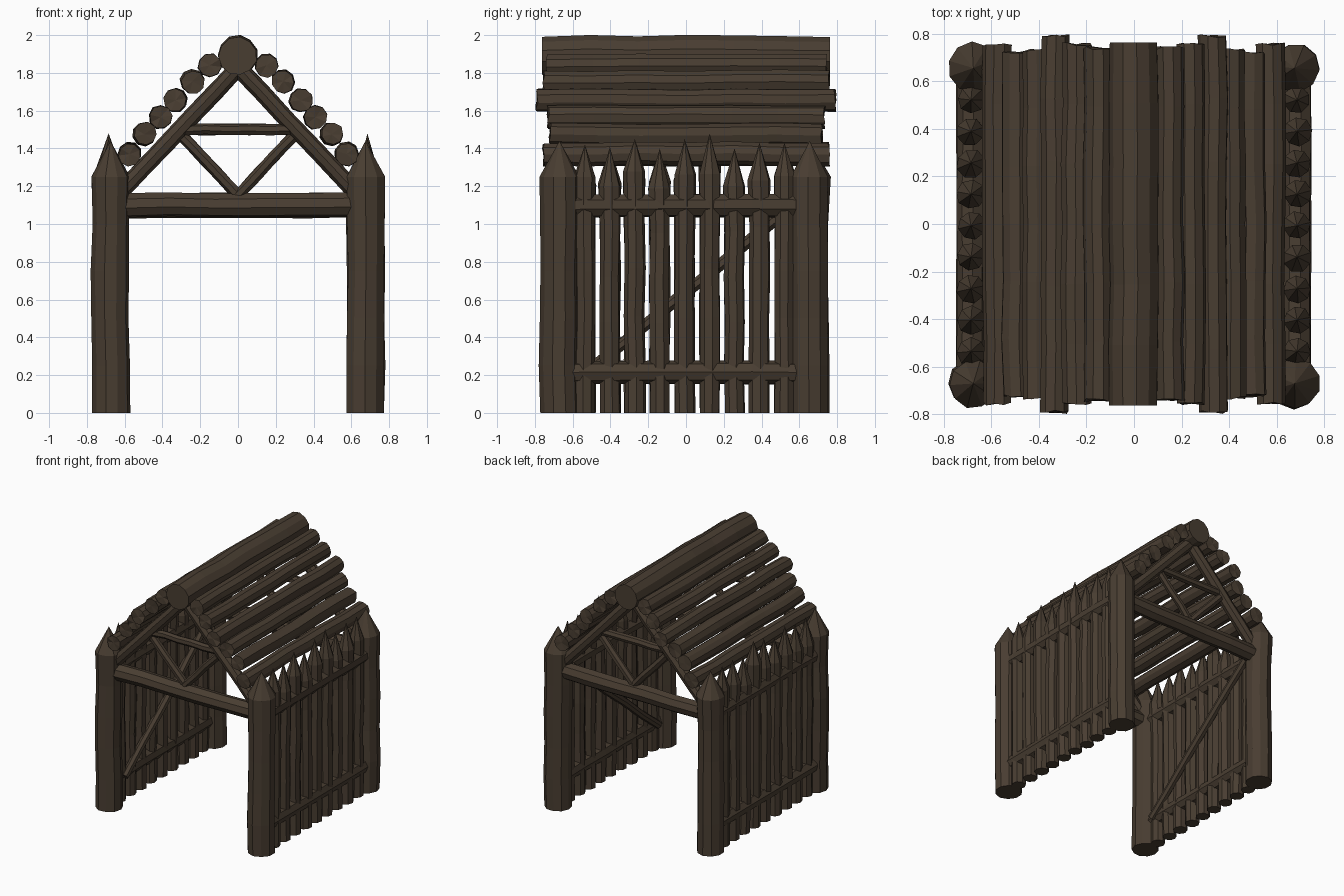
import bpy, bmesh, random
from mathutils import Vector
from math import sin, cos, pi

if "Cube" in bpy.data.objects:
    bpy.data.objects.remove(bpy.data.objects["Cube"])

random.seed(7)
wood = bpy.data.materials.new("dark_wood")
wood.diffuse_color = (0.066, 0.047, 0.031, 1)
wood.use_nodes = True
wood.node_tree.nodes["Principled BSDF"].inputs["Base Color"].default_value = wood.diffuse_color


def log(name, a, b, r, sides=9, segs=5, tip=0.0, wob=0.004, ragged=0.0, flare=1.0):
    """Rough-hewn faceted log from a to b; tip adds a sharpened point beyond b."""
    a, b = Vector(a), Vector(b)
    axis = (b - a).normalized()
    ref = Vector((0, 0, 1)) if abs(axis.z) < 0.9 else Vector((0, 1, 0))
    u = axis.cross(ref).normalized()
    v = axis.cross(u)
    bm = bmesh.new()
    grain = [random.uniform(0.95, 1.03) for _ in range(sides)]
    phase = random.random() * 2 * pi / sides
    rings = []
    for i in range(segs + 1):
        t = i / segs
        end = i in (0, segs)
        c = a.lerp(b, t) + u * random.uniform(-wob, wob) + v * random.uniform(-wob, wob)
        rr = r * random.uniform(0.95, 1.02) * (flare if i == segs else 1)
        ring = []
        for k in range(sides):
            ang = phase + 2 * pi * k / sides
            p = c + (u * cos(ang) + v * sin(ang)) * rr * grain[k]
            if end and ragged:
                p += axis * random.uniform(-ragged, ragged)
            ring.append(bm.verts.new(p))
        rings.append(ring)
    for lo, hi in zip(rings, rings[1:]):
        for k in range(sides):
            n = (k + 1) % sides
            bm.faces.new((lo[k], lo[n], hi[n], hi[k]))
    start, end = bm.verts.new(a), bm.verts.new(b + axis * tip)
    for k in range(sides):
        n = (k + 1) % sides
        bm.faces.new((start, rings[0][n], rings[0][k]))
        bm.faces.new((end, rings[-1][k], rings[-1][n]))
    bmesh.ops.recalc_face_normals(bm, faces=bm.faces)
    me = bpy.data.meshes.new(name)
    bm.to_mesh(me)
    bm.free()
    me.materials.append(wood)
    ob = bpy.data.objects.new(name, me)
    bpy.context.collection.objects.link(ob)
    return ob


# Corner posts with sharpened tops
for sx in (-1, 1):
    for y in (-0.67, 0.655):
        log("corner_post", (sx * 0.675, y, 0), (sx * 0.675, y, 1.25), 0.103,
            sides=10, tip=0.19, flare=1.05)

# Side walls: pointed stakes, two rails and an inner diagonal brace
tips = [1.42, 1.41, 1.45, 1.40, 1.45, 1.48, 1.40, 1.43, 1.43]
for sx in (-1, 1):
    for i, top in enumerate(tips):
        y = -0.535 + i * 0.132
        point = random.uniform(0.17, 0.22)
        log("wall_stake", (sx * 0.685, y, 0), (sx * 0.685, y, top - point), 0.056,
            sides=8, tip=point, flare=1.1)
    for z in (0.215, 1.095):
        log("wall_rail", (sx * 0.685, -0.6, z), (sx * 0.685, 0.59, z), 0.063, sides=8, wob=0.002)
    log("wall_brace", (sx * 0.622, -0.54, 0.2), (sx * 0.622, 0.56, 1.09), 0.032, sides=7)

# Gable trusses, front and back
for y in (-0.665, 0.655):
    log("tie_beam", (-0.6, y, 1.1), (0.6, y, 1.1), 0.066, sides=8)
    log("collar_beam", (-0.29, y, 1.5), (0.29, y, 1.5), 0.032, sides=7)
    for sx in (-1, 1):
        log("rafter", (sx * 0.62, y, 1.17), (0, y, 1.83), 0.047, sides=8, wob=0.002)
        log("truss_strut", (0, y, 1.15), (sx * 0.29, y, 1.46), 0.031, sides=7, segs=3)

# Roof: thick ridge log and six logs down each slope
log("ridge_log", (0, -0.762, 1.892), (0, 0.762, 1.892), 0.107, sides=11, segs=6)
slope = [(0.15, 1.84, 0.74), (0.24, 1.755, 0.755), (0.33, 1.655, 0.79),
         (0.41, 1.565, 0.73), (0.495, 1.475, 0.72), (0.575, 1.37, 0.755)]
for sx in (-1, 1):
    for x, z, half in slope:
        log("roof_log", (sx * x, -half, z), (sx * x, half, z), 0.063,
            sides=9, segs=6, ragged=0.008, wob=0.005)
